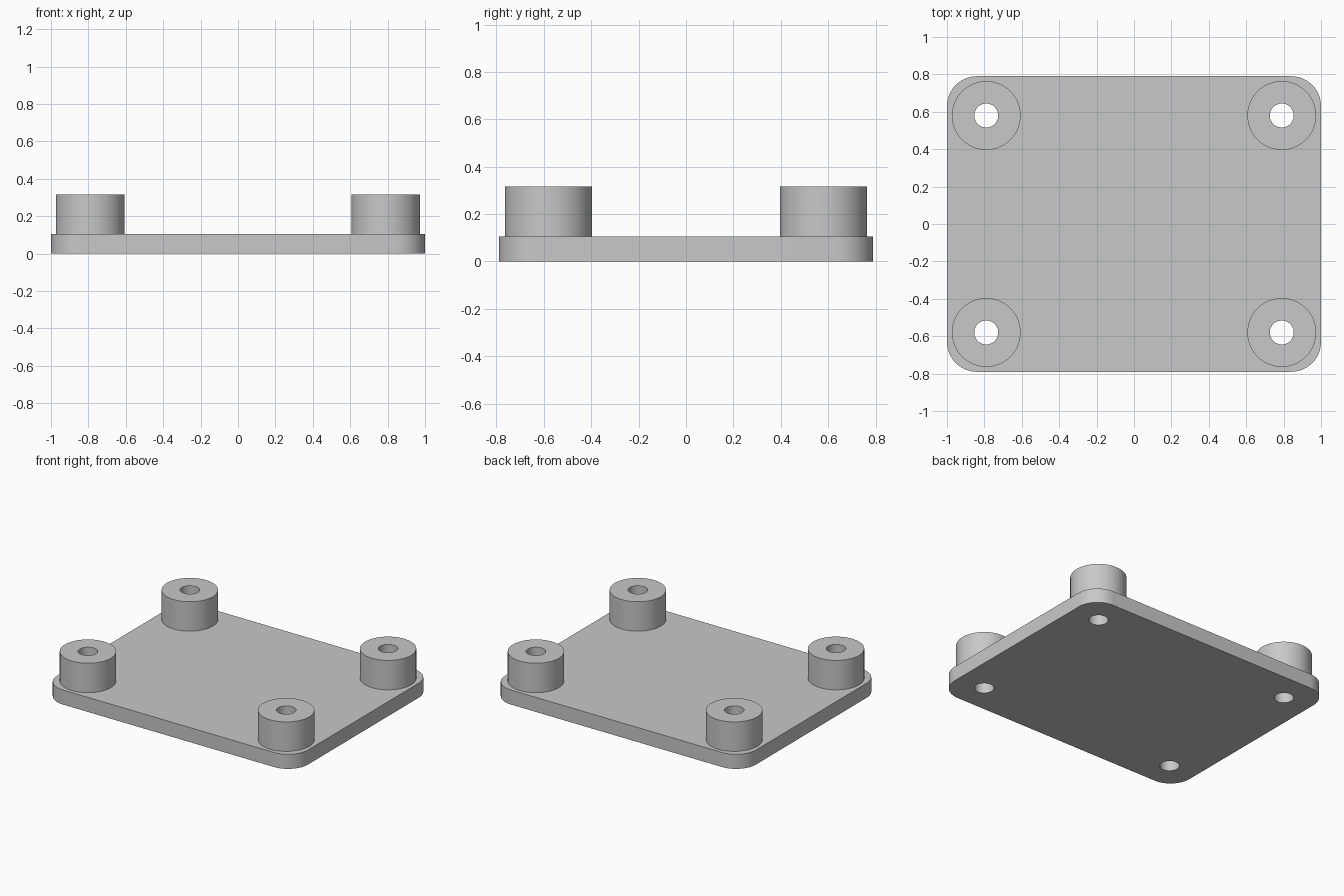
import bpy, bmesh, math

cube = bpy.data.objects.get("Cube")
if cube:
    bpy.data.objects.remove(cube, do_unlink=True)

HALF_X, HALF_Y, PLATE_TOP = 1.0, 0.79, 0.105
CORNER_R = 0.16
POST_X, POST_Y, POST_TOP = 0.79, 0.58, 0.317
POST_R, HOLE_R = 0.184, 0.064
SEGMENTS = 64

grey = bpy.data.materials.new("light_grey")
grey.use_nodes = True
colour = (0.58, 0.58, 0.58, 1)
grey.diffuse_color = colour
grey.node_tree.nodes["Principled BSDF"].inputs["Base Color"].default_value = colour


def add_object(name, bm):
    bmesh.ops.recalc_face_normals(bm, faces=bm.faces[:])
    mesh = bpy.data.meshes.new(name)
    bm.to_mesh(mesh)
    bm.free()
    mesh.materials.append(grey)
    obj = bpy.data.objects.new(name, mesh)
    bpy.context.collection.objects.link(obj)
    return obj


def smooth(obj):
    bpy.ops.object.select_all(action="DESELECT")
    obj.select_set(True)
    bpy.context.view_layer.objects.active = obj
    bpy.ops.object.shade_smooth_by_angle(angle=math.radians(30))


def ring(bm, x, y, radius, z):
    turns = [2 * math.pi * i / SEGMENTS for i in range(SEGMENTS)]
    return [bm.verts.new((x + radius * math.cos(a), y + radius * math.sin(a), z))
            for a in turns]


def bridge(bm, lower, upper):
    for i in range(SEGMENTS):
        j = (i + 1) % SEGMENTS
        bm.faces.new((lower[i], lower[j], upper[j], upper[i]))


corners = {
    "front_left": (1, -1), "front_right": (-1, -1),
    "back_left": (1, 1), "back_right": (-1, 1),
}

# Base plate: rounded rectangle extruded upward
bm = bmesh.new()
outline = []
steps = 16
for quarter, (sx, sy) in enumerate([(1, 1), (-1, 1), (-1, -1), (1, -1)]):
    for i in range(steps + 1):
        a = math.pi / 2 * (quarter + i / steps)
        outline.append(bm.verts.new((sx * (HALF_X - CORNER_R) + CORNER_R * math.cos(a),
                                     sy * (HALF_Y - CORNER_R) + CORNER_R * math.sin(a), 0)))
base = bm.faces.new(outline)
extruded = bmesh.ops.extrude_face_region(bm, geom=[base], use_keep_orig=True)["geom"]
top_verts = [g for g in extruded if isinstance(g, bmesh.types.BMVert)]
bmesh.ops.translate(bm, verts=top_verts, vec=(0, 0, PLATE_TOP))
plate = add_object("base_plate", bm)

# Screw holes through the plate
bm = bmesh.new()
for sx, sy in corners.values():
    low = ring(bm, sx * POST_X, sy * POST_Y, HOLE_R, -0.1)
    high = ring(bm, sx * POST_X, sy * POST_Y, HOLE_R, PLATE_TOP + 0.1)
    bridge(bm, low, high)
    bm.faces.new(low)
    bm.faces.new(high)
cutter = add_object("hole_cutter", bm)
cutter.hide_render = True
cutter.hide_viewport = True
cut = plate.modifiers.new("screw_holes", "BOOLEAN")
cut.operation = "DIFFERENCE"
cut.solver = "EXACT"
cut.object = cutter
bpy.context.view_layer.update()

# Bake the holes, then drop the cutter
evaluated = plate.evaluated_get(bpy.context.evaluated_depsgraph_get())
cut_mesh = bpy.data.meshes.new_from_object(evaluated)
plate.modifiers.clear()
plate.data = cut_mesh
bpy.data.objects.remove(cutter, do_unlink=True)
smooth(plate)

# Hollow standoff posts, open where they meet the plate
for name, (sx, sy) in corners.items():
    bm = bmesh.new()
    profile = [(POST_R, PLATE_TOP), (POST_R, POST_TOP), (HOLE_R, POST_TOP), (HOLE_R, PLATE_TOP)]
    rings = [ring(bm, sx * POST_X, sy * POST_Y, r, z) for r, z in profile]
    for lower, upper in zip(rings, rings[1:]):
        bridge(bm, lower, upper)
    smooth(add_object(name + "_post", bm))
